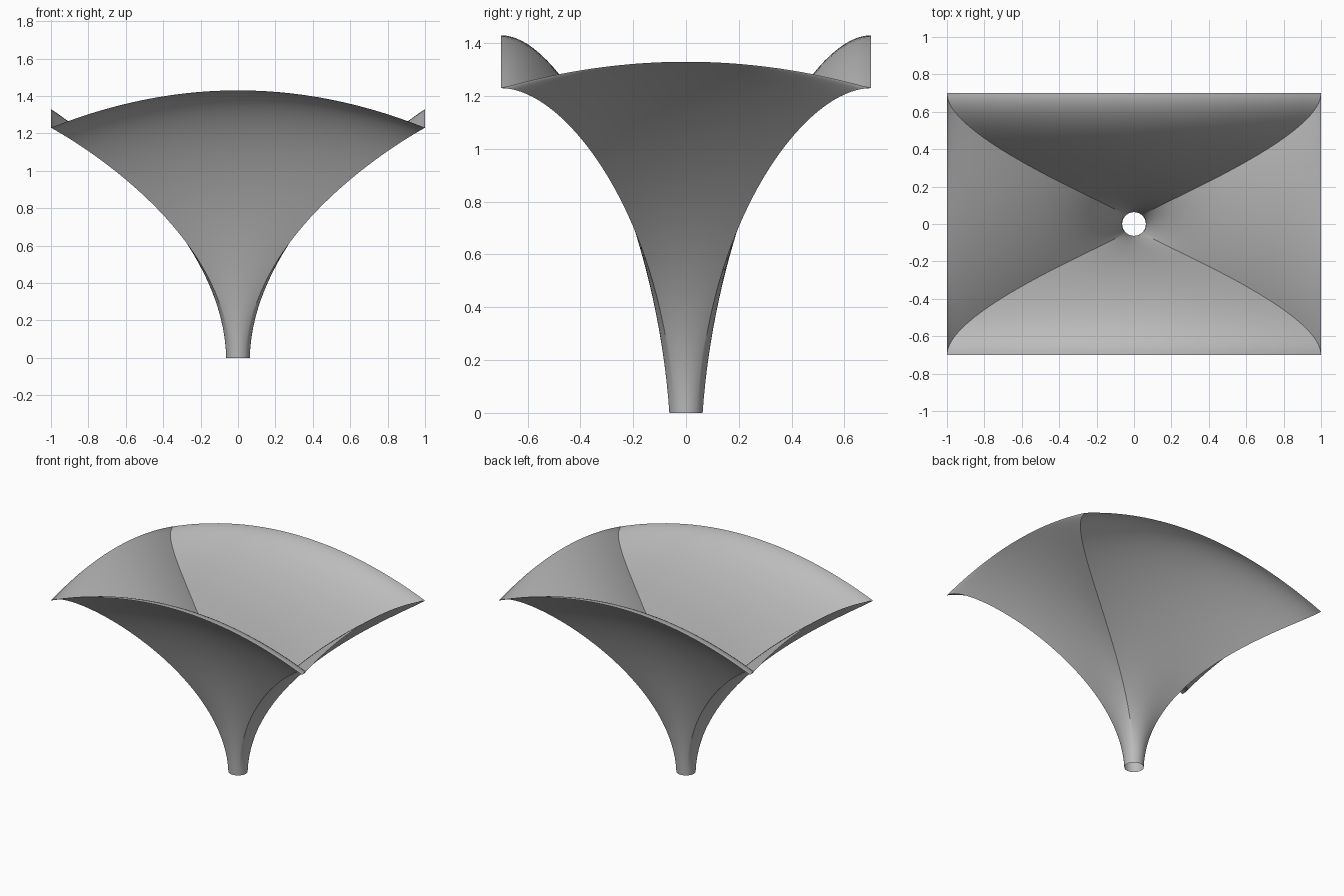
import bpy, bmesh, math
from mathutils import Vector

cube = bpy.data.objects.get("Cube")
if cube:
    bpy.data.objects.remove(cube, do_unlink=True)

HALF_X, HALF_Y = 1.0, 0.7      # rectangular rim
CORNER_Z = 1.23                # height of the rim corners
FRONT_ARCH, SIDE_ARCH = 0.2, 0.1
NECK_R, NECK_Z = 0.063, 0.73   # round opening and height of the neck handles
PANEL_STEPS, PROFILE_STEPS = 28, 40


def rim_point(side, u):
    """Point on the arched rectangular rim; side 0 is the front, u runs -1..1."""
    arch = SIDE_ARCH if side % 2 else FRONT_ARCH
    x, y = [(u, -1), (1, u), (-u, 1), (-1, -u)][side]
    return Vector((x * HALF_X, y * HALF_Y, CORNER_Z + arch * (1 - u * u)))


def neck_point(side, u):
    """Matching point on the round neck opening."""
    a = math.radians(-90 + 90 * side + 45 * u)
    return Vector((NECK_R * math.cos(a), NECK_R * math.sin(a), 0))


def profile_point(neck, rim, t):
    """Cubic flare from the neck to the rim."""
    low = Vector((neck.x * 1.25, neck.y * 1.8, NECK_Z))
    high = Vector((rim.x, rim.y * 0.645, rim.z))
    s = 1 - t
    return neck * s**3 + low * (3 * s * s * t) + high * (3 * s * t * t) + rim * t**3


# Flared shell: four panels lofted from the round neck to the rectangular rim
bm = bmesh.new()
columns = []
for side in range(4):
    for i in range(PANEL_STEPS):
        u = 2 * i / PANEL_STEPS - 1
        neck, rim = neck_point(side, u), rim_point(side, u)
        columns.append([bm.verts.new(profile_point(neck, rim, j / PROFILE_STEPS))
                        for j in range(PROFILE_STEPS + 1)])
for k, col in enumerate(columns):
    nxt = columns[(k + 1) % len(columns)]
    for j in range(PROFILE_STEPS):
        bm.faces.new((col[j], nxt[j], nxt[j + 1], col[j + 1]))

mesh = bpy.data.meshes.new("flared_shell")
bm.to_mesh(mesh)
bm.free()
shell = bpy.data.objects.new("flared_shell", mesh)
bpy.context.collection.objects.link(shell)

# Plain grey material
grey = bpy.data.materials.new("plain grey")
grey.use_nodes = True
colour = (0.5, 0.5, 0.5, 1)
grey.diffuse_color = colour
grey.node_tree.nodes["Principled BSDF"].inputs["Base Color"].default_value = colour
mesh.materials.append(grey)

# Smooth panels with crisp seams
bpy.ops.object.select_all(action="DESELECT")
shell.select_set(True)
bpy.context.view_layer.objects.active = shell
bpy.ops.object.shade_smooth_by_angle(angle=math.radians(35))
